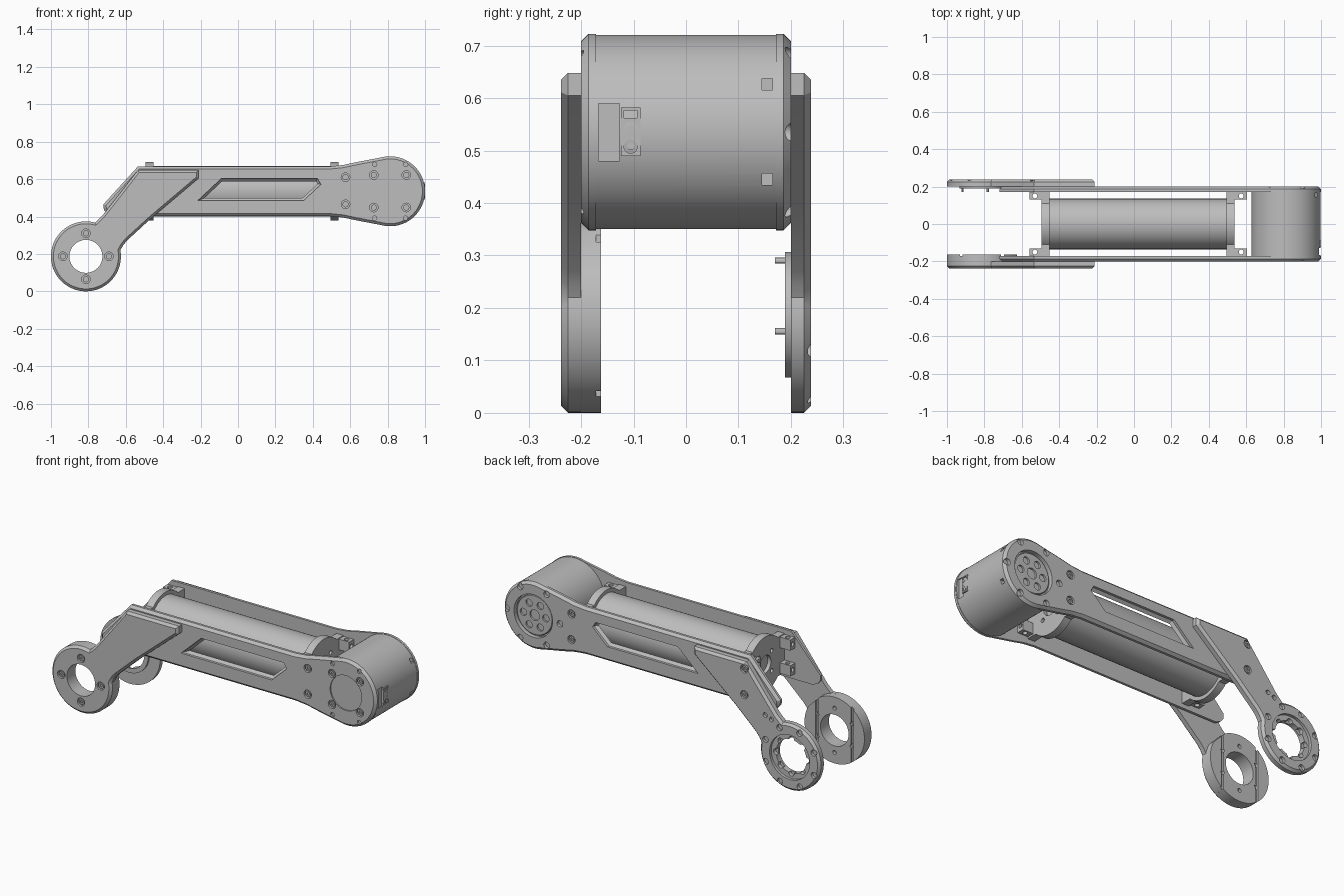
import bpy, bmesh
from math import cos, sin, radians

cube = bpy.data.objects.get("Cube")
if cube:
    bpy.data.objects.remove(cube, do_unlink=True)

grey = bpy.data.materials.new("machined_grey")
grey.use_nodes = True
tone = (0.51, 0.51, 0.51, 1)
grey.diffuse_color = tone
grey.node_tree.nodes["Principled BSDF"].inputs["Base Color"].default_value = tone

AXES = {"X": lambda u, v, w: (w, u, v),
        "Y": lambda u, v, w: (u, w, v),
        "Z": lambda u, v, w: (u, v, w)}
parts = []


def arc(c, r, a0=0, a1=360, n=64):
    full = abs(a1 - a0) == 360
    steps = n if full else n - 1
    angles = [radians(a0 + (a1 - a0) * i / steps) for i in range(n)]
    return [(c[0] + r * cos(a), c[1] + r * sin(a)) for a in angles]


def prism(name, pts, w0, w1, chamfer=0, axis="Y"):
    """Extrude a profile from w0 to w1, chamfering the rim at w1."""
    bm = bmesh.new()
    place = AXES[axis]
    low = [bm.verts.new(place(u, v, w0)) for u, v in pts]
    top = [bm.verts.new(place(u, v, w1)) for u, v in pts]
    bm.faces.new(low)
    cap = bm.faces.new(top)
    for i in range(len(pts)):
        j = (i + 1) % len(pts)
        bm.faces.new((low[i], low[j], top[j], top[i]))
    bmesh.ops.recalc_face_normals(bm, faces=bm.faces)
    if chamfer:
        bmesh.ops.bevel(bm, geom=list(cap.edges), offset=chamfer, segments=1,
                        affect="EDGES", profile=0.5)
    # A solid must enclose a positive volume for clean booleans
    if bm.calc_volume(signed=True) < 0:
        bmesh.ops.reverse_faces(bm, faces=bm.faces)
    mesh = bpy.data.meshes.new(name)
    bm.to_mesh(mesh)
    bm.free()
    mesh.materials.append(grey)
    ob = bpy.data.objects.new(name, mesh)
    bpy.context.collection.objects.link(ob)
    parts.append(ob)
    return ob


def rod(name, c, r, w0, w1, axis="Y", n=32, chamfer=0):
    return prism(name, arc(c, r, n=n), w0, w1, chamfer, axis)


def box(name, x, y, z):
    return prism(name, [(x[0], y[0]), (x[1], y[0]), (x[1], y[1]), (x[0], y[1])],
                 z[0], z[1], axis="Z")


def boolean(ob, cutters, operation="DIFFERENCE"):
    bpy.context.view_layer.objects.active = ob
    for c in cutters:
        c.hide_render = True
        mod = ob.modifiers.new("cut", "BOOLEAN")
        mod.operation, mod.solver, mod.object = operation, "EXACT", c
        bpy.ops.object.modifier_apply(modifier=mod.name)
        parts.remove(c)
        bpy.data.objects.remove(c, do_unlink=True)


def holes(ob, spots, r, w0, w1, axis="Y", n=20):
    boolean(ob, [rod("cutter", s, r, w0, w1, axis, n) for s in spots])


def screws(ob, label, spots, face, s):
    """Counterbored holes, each with a recessed socket-head screw."""
    holes(ob, spots, 0.023, face - s * 0.014, face + s * 0.02)
    for i, p in enumerate(spots):
        head = rod(f"{label}_{i + 1}", p, 0.016, face - s * 0.016, face - s * 0.003, n=20)
        holes(head, [p], 0.008, face - s * 0.009, face + s * 0.01, n=6)


MOTOR, JOINT, R = (0.813, 0.535), (-0.813, 0.187), 0.187
AXLE_Z = 0.535

# Outlines shared by both sides
main_outline = arc(MOTOR, R, -105, 105, 56) + [
    (0.63, 0.69), (0.56, 0.675), (0.49, 0.668), (-0.535, 0.668), (-0.72, 0.465),
    (-0.717, 0.435), (-0.70, 0.415), (-0.67, 0.402), (0.49, 0.402),
    (0.56, 0.395), (0.63, 0.38)]
elbow_outline = arc(JOINT, R, 10, -285, 72) + [
    (-0.742, 0.388), (-0.725, 0.405), (-0.535, 0.648), (-0.21, 0.648),
    (-0.21, 0.605), (-0.47, 0.385), (-0.595, 0.27), (-0.615, 0.245)]
window = [(-0.215, 0.485), (-0.09, 0.602), (0.425, 0.602), (0.443, 0.572), (0.35, 0.485)]
ear_z = (0.61, 0.465)

# Side plates and elbow plates
for s, side in ((-1, "front"), (1, "rear")):
    plate = prism(side + "_main_plate", main_outline, s * 0.172, s * 0.2, 0.014)
    # Window with sloped sides
    boolean(plate, [prism("cutter", window, s * 0.215, s * 0.17, 0.016)])
    screws(plate, side + "_plate_screw", [(0.575, z) for z in ear_z], s * 0.2, s)
    elbow = prism(side + "_elbow_plate", elbow_outline, s * 0.2, s * 0.238, 0.013)
    if s < 0:
        # Shallow cap recess, hub screws and rim notches
        holes(plate, [MOTOR], 0.098, s * 0.193, s * 0.22, n=64)
        screws(plate, "motor_screw", arc(MOTOR, 0.123, 45, 405, 4), s * 0.2, s)
        notch = [p for a in (60, 240) for p in arc(MOTOR, 0.166, a, a + 60, 2)]
        holes(plate, notch, 0.012, s * 0.19, s * 0.22)
        # Thick joint hub with an open bore
        hub = prism("front_joint_hub", arc(JOINT, R, 60, 390, 64), s * 0.2, s * 0.162)
        for ob in (elbow, hub):
            holes(ob, [JOINT], 0.088, s * 0.1, s * 0.3, n=64)
        holes(hub, arc(JOINT, 0.125, 30, 390, 6), 0.011, s * 0.18, s * 0.1)
        boolean(hub, [box("cutter", (x, x + 0.014), (-0.172, -0.1), (-0.1, 0.5))
                      for x in (-0.93, -0.71)])
        screws(elbow, "joint_screw", arc(JOINT, 0.123, 0, 360, 4), s * 0.238, s)
    else:
        # Output opening and rim notches
        holes(plate, [MOTOR], 0.12, s * 0.15, s * 0.22, n=64)
        holes(plate, arc(MOTOR, 0.166, 0, 360, 6), 0.018, s * 0.183, s * 0.22)
        # Scalloped joint ring
        holes(elbow, [JOINT], 0.125, s * 0.222, s * 0.26, n=64)
        ring = rod("rear_joint_ring", JOINT, 0.12, 0.2, 0.189, n=64)
        for ob in (elbow, ring):
            holes(ob, [JOINT], 0.095, 0.1, 0.3, n=64)
        holes(elbow, arc(JOINT, 0.095, 0, 360, 8), 0.017, 0.1, 0.3)
        holes(elbow, arc(JOINT, 0.163, 22, 382, 8), 0.017, 0.222, 0.26)
        holes(elbow, [(-0.70, 0.37), (-0.66, 0.385)], 0.013, 0.222, 0.26)
        for i, p in enumerate(arc(JOINT, 0.108, 73, 197, 2)):
            rod(f"ring_pin_{i + 1}", p, 0.006, 0.17, 0.2, n=12)
        screws(elbow, "elbow_screw", [(-0.53, z) for z in ear_z], s * 0.238, s)

# Motor drum with flat panel and side slots
drum = rod("motor_drum", MOTOR, 0.185, -0.175, 0.176, n=96)
boolean(drum, [box("cutter", (0.984, 1.1), (-0.167, -0.127), (0.48, 0.59))])
boolean(drum, [box("cutter", (0.95, 1.1), (0.145, 0.165), (z, z + 0.022))
               for z in (0.615, 0.434)])

# Motor output rotor seen through the rear opening
rotor = rod("output_rotor", MOTOR, 0.112, 0.17, 0.188, n=64, chamfer=0.004)
holes(rotor, [MOTOR], 0.03, 0.178, 0.3)
holes(rotor, arc(MOTOR, 0.07, 0, 360, 6), 0.02, 0.178, 0.3)

# Power connector on the drum
socket = box("connector_body", (0.96, 0.999), (-0.124, -0.087), (0.49, 0.582))
pins = [(-0.1055, 0.508), (-0.1055, 0.541)]
holes(socket, pins, 0.013, 0.985, 1.1, "X")
boolean(socket, [box("cutter", (0.988, 1.1), (-0.118, -0.093), (0.562, 0.576))])
for i, p in enumerate(pins):
    rod(f"connector_pin_{i + 1}", p, 0.007, 0.98, 0.998, "X", 12)

# Central tube
rod("central_tube", (0, AXLE_Z), 0.135, -0.46, 0.5, "X", 96)

# Tube brackets with threaded mounting ears
for x0, x1, out, side in ((-0.495, -0.452, -1, "left"), (0.495, 0.538, 1, "right")):
    bracket = rod(side + "_tube_bracket", (0, AXLE_Z), 0.156, x0, x1, "X", 64)
    boolean(bracket, [box("union", (x0, x1), (-0.171, 0.171),
                          (AXLE_Z - 0.11, AXLE_Z + 0.11))], "UNION")
    face = x0 if out < 0 else x1
    holes(bracket, [(0, AXLE_Z)], 0.05, face - out * 0.02, face + out * 0.1, "X", 40)
    holes(bracket, arc((0, AXLE_Z), 0.08, 45, 405, 4), 0.012,
          face - out * 0.02, face + out * 0.1, "X")
    for s in (-1, 1):
        for i, z in enumerate(ear_z):
            xs = sorted((face - out * 0.005, face + out * 0.065))
            ys = sorted((s * 0.13, s * 0.171))
            ear = box(f"{side}_ear_{'rear' if s > 0 else 'front'}_{i + 1}",
                      xs, ys, (z - 0.03, z + 0.03))
            holes(ear, [(face + out * 0.035, s * 0.15)], 0.013, 0, 1, "Z")
            holes(ear, [(s * 0.15, z)], 0.012, face + out * 0.03, face + out * 0.1, "X")

# Smooth round surfaces, keep machined edges sharp
bpy.ops.object.select_all(action="DESELECT")
for ob in parts:
    ob.select_set(True)
bpy.context.view_layer.objects.active = parts[0]
bpy.ops.object.shade_smooth_by_angle(angle=radians(30))
